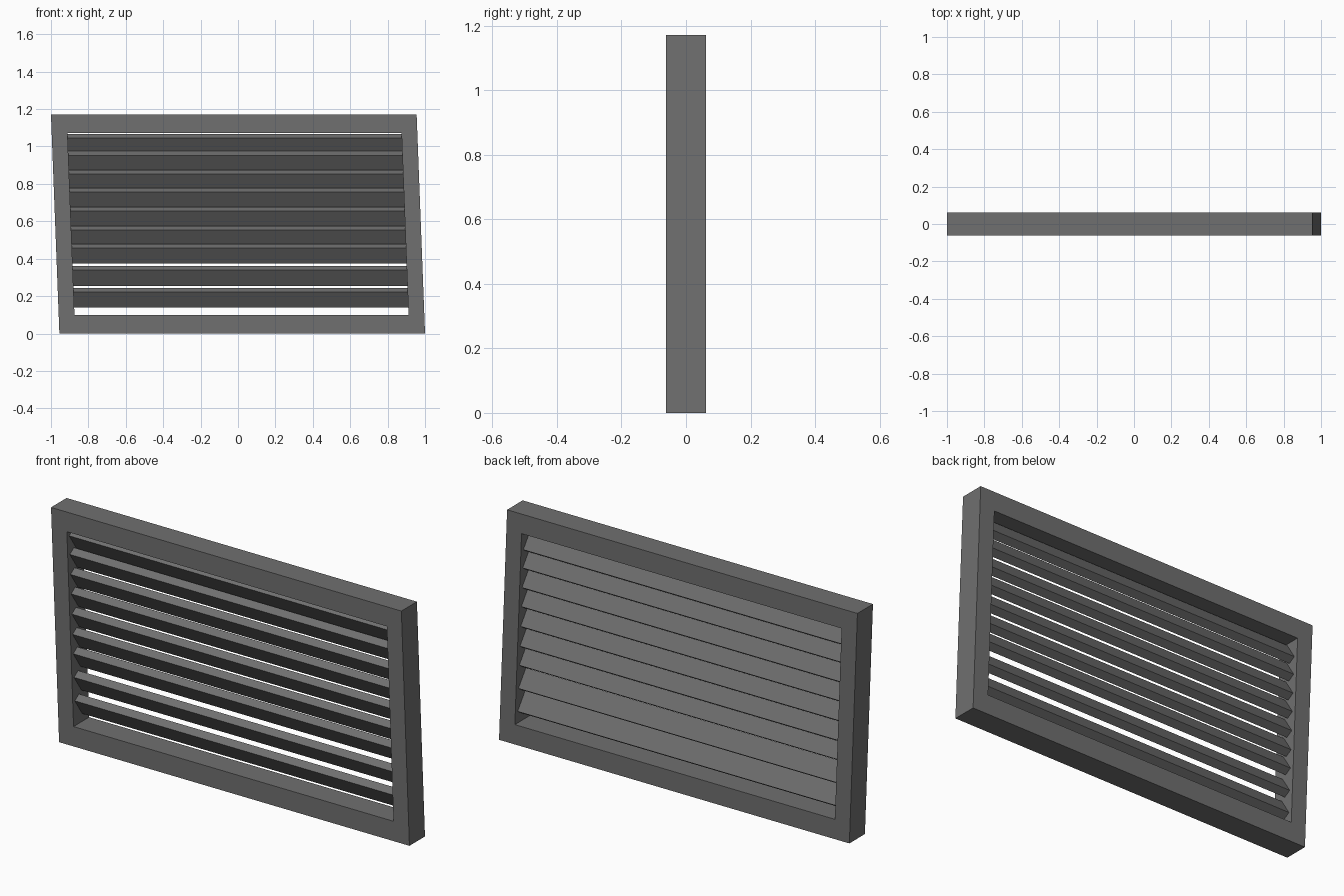
import bpy, bmesh, math

if "Cube" in bpy.data.objects:
    bpy.data.objects.remove(bpy.data.objects["Cube"])

HEIGHT, HALF_W, HALF_D = 1.172, 0.9775, 0.062
LOW, HIGH, IN_W = 0.10, 1.073, 0.893
SHEAR = 0.045 / HEIGHT


def lean(x, z):
    # the whole panel leans slightly sideways
    return x - SHEAR * (z - HEIGHT / 2)


def make_object(name, bm):
    bmesh.ops.recalc_face_normals(bm, faces=bm.faces)
    mesh = bpy.data.meshes.new(name)
    bm.to_mesh(mesh)
    bm.free()
    obj = bpy.data.objects.new(name, mesh)
    bpy.context.collection.objects.link(obj)
    return obj


# Frame: rectangular ring of four quads, extruded to full depth
bm = bmesh.new()


def ring(w, z0, z1):
    return [bm.verts.new((lean(x, z), -HALF_D, z))
            for x, z in ((-w, z0), (w, z0), (w, z1), (-w, z1))]


outer, inner = ring(HALF_W, 0, HEIGHT), ring(IN_W, LOW, HIGH)
for i in range(4):
    j = (i + 1) % 4
    bm.faces.new((outer[i], outer[j], inner[j], inner[i]))
front = bm.faces[:]
ext = bmesh.ops.extrude_face_region(bm, geom=front, use_keep_orig=True)
bmesh.ops.translate(bm, vec=(0, 2 * HALF_D, 0),
                    verts=[g for g in ext["geom"] if isinstance(g, bmesh.types.BMVert)])
frame = make_object("frame", bm)

# Slats: tilted planks with uneven spacing, given by front corner height
ANGLE, WIDTH, THICK = math.radians(57), 0.1, 0.04
wide = (WIDTH * math.cos(ANGLE), -WIDTH * math.sin(ANGLE))
thin = (THICK * math.sin(ANGLE), THICK * math.cos(ANGLE))
slats = []
for n, z in enumerate((0.222, 0.339, 0.457, 0.554, 0.655, 0.756, 0.853, 0.953, 1.046)):
    y = -0.045
    section = [(y, z), (y + wide[0], z + wide[1]),
               (y + wide[0] + thin[0], z + wide[1] + thin[1]),
               (y + thin[0], z + thin[1])]
    bm = bmesh.new()
    left, right = [[bm.verts.new((lean(s * IN_W, c), b, c)) for b, c in section]
                   for s in (-1, 1)]
    bm.faces.new(left)
    bm.faces.new(right)
    for i in range(4):
        j = (i + 1) % 4
        bm.faces.new((left[i], left[j], right[j], right[i]))
    slats.append(make_object(f"slat_{n + 1}", bm))

# Dark grey paint on everything
paint = bpy.data.materials.new("dark_grey")
paint.diffuse_color = (0.16, 0.16, 0.16, 1)
paint.use_nodes = True
paint.node_tree.nodes["Principled BSDF"].inputs["Base Color"].default_value = paint.diffuse_color
for obj in [frame] + slats:
    obj.data.materials.append(paint)
